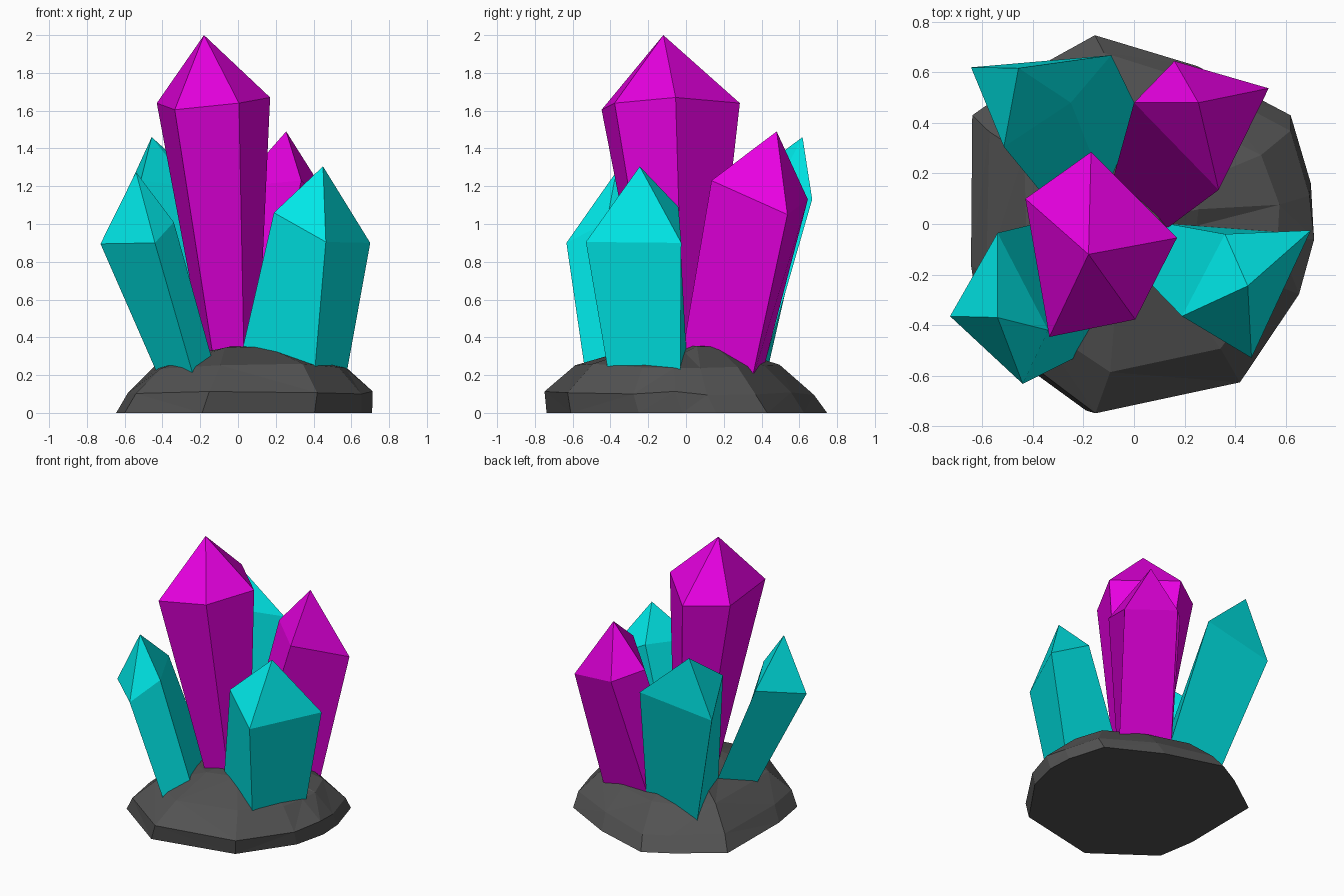
import bpy
import bmesh
import random
from mathutils import Vector

random.seed(4)

default_cube = bpy.data.objects.get("Cube")
if default_cube:
    bpy.data.objects.remove(default_cube, do_unlink=True)


def make_material(name, red, green, blue):
    material = bpy.data.materials.new(name)
    material.use_nodes = True
    colour = (red, green, blue, 1)
    material.diffuse_color = colour
    material.node_tree.nodes["Principled BSDF"].inputs["Base Color"].default_value = colour
    return material


magenta = make_material("magenta crystal", .8, 0, .75)
teal = make_material("teal crystal", 0, .8, .8)
stone = make_material("dark grey stone", .085, .085, .085)


def add_object(name, bm, material):
    """Turn a bmesh into a flat shaded object with one material."""
    bmesh.ops.recalc_face_normals(bm, faces=bm.faces[:])
    mesh = bpy.data.meshes.new(name)
    bm.to_mesh(mesh)
    bm.free()
    mesh.materials.append(material)
    scene_object = bpy.data.objects.new(name, mesh)
    bpy.context.collection.objects.link(scene_object)
    return scene_object


def add_ring(bm, points):
    return [bm.verts.new(point) for point in points]


def bridge(bm, lower, upper):
    """Join two rings of equal length with a band of quads."""
    count = len(lower)
    for i in range(count):
        j = (i + 1) % count
        bm.faces.new((lower[i], lower[j], upper[j], upper[i]))


def fan(bm, ring, point):
    """Close a ring with triangles that meet in one point."""
    centre = bm.verts.new(point)
    for i, vertex in enumerate(ring):
        bm.faces.new((vertex, ring[(i + 1) % len(ring)], centre))


def crystal(name, material, tip, shoulder, foot, sink=.12):
    """Pointed prism; each shoulder corner runs down to its foot corner and on into the rock."""
    buried = []
    for top, low in zip(shoulder, foot):
        top, low = Vector(top), Vector(low)
        buried.append(low + (low - top) * sink)
    bm = bmesh.new()
    bottom = add_ring(bm, buried)
    upper = add_ring(bm, shoulder)
    bm.faces.new(bottom)
    bridge(bm, bottom, upper)
    fan(bm, upper, tip)
    return add_object(name, bm, material)


# Large five sided crystal in the middle
crystal(
    "tall_center_crystal", magenta, (-.18, -.12, 2),
    shoulder=[(-.17, .285, 1.64), (-.43, .1, 1.64), (-.335, -.447, 1.605),
              (.005, -.378, 1.64), (.17, -.055, 1.67)],
    foot=[(-.06, .14, .36), (-.19, .056, .36), (-.14, -.2, .35),
          (.03, -.167, .37), (.11, -.017, .36)],
)

# Smaller four sided crystals leaning outwards
crystal(
    "back_left_crystal", magenta, (.255, .48, 1.49),
    shoulder=[(.335, .135, 1.23), (.533, .537, 1.05), (.16, .645, 1.13), (0, .48, 1.2)],
    foot=[(.14, -.01, .37), (.43, .365, .25), (.026, .42, .27), (-.08, .19, .33)],
)
crystal(
    "front_left_crystal", teal, (.45, -.245, 1.305),
    shoulder=[(.7, -.025, .9), (.36, -.04, 1.09), (.19, -.365, 1.06), (.465, -.53, .905)],
    foot=[(.585, -.03, .265), (.14, 0, .35), (.03, -.2, .365), (.41, -.42, .265)],
)
crystal(
    "front_right_crystal", teal, (-.54, -.37, 1.275),
    shoulder=[(-.728, -.365, .895), (-.44, -.633, .9), (-.34, -.42, 1.01), (-.54, -.035, .99)],
    foot=[(-.45, -.22, .26), (-.255, -.54, .26), (-.15, -.36, .33), (-.29, .025, .33)],
)
crystal(
    "back_right_crystal", teal, (-.457, .617, 1.46),
    shoulder=[(-.645, .62, 1.05), (-.515, .305, 1.23), (-.25, .48, 1.2), (-.09, .668, 1.13)],
    foot=[(-.4, .43, .22), (-.28, .02, .33), (-.12, .15, .35), (.03, .42, .27)],
)

# Rough stone base: the outline rises in shrinking, shifted and roughened rings
outline = [(-.155, .747), (.25, .625), (.62, .43), (.7, .16), (.71, -.02), (.655, -.25),
           (.405, -.61), (-.19, -.738), (-.6, -.44), (-.645, -.165), (-.64, .43), (-.33, .65)]


def stone_ring(scale, shift_x, shift_y, height, rough):
    points = []
    for x, y in outline:
        wobble = 1 + random.uniform(-rough, rough)
        points.append((x * scale * wobble + shift_x, y * scale * wobble + shift_y,
                       height + random.uniform(-rough, rough) * .8))
    return points


rock = bmesh.new()
ground_ring = add_ring(rock, stone_ring(1, 0, 0, 0, 0))
rock.faces.new(ground_ring)
previous = ground_ring
for settings in [(.95, .03, -.04, .105, .015), (.74, .045, -.045, .25, .025), (.36, 0, 0, .33, .03)]:
    ring = add_ring(rock, stone_ring(*settings))
    bridge(rock, previous, ring)
    previous = ring
fan(rock, previous, (0, 0, .36))

# Split the sloping quads so the stone looks chipped
bmesh.ops.triangulate(rock, faces=[face for face in rock.faces if len(face.verts) == 4])
add_object("stone_base", rock, stone)
